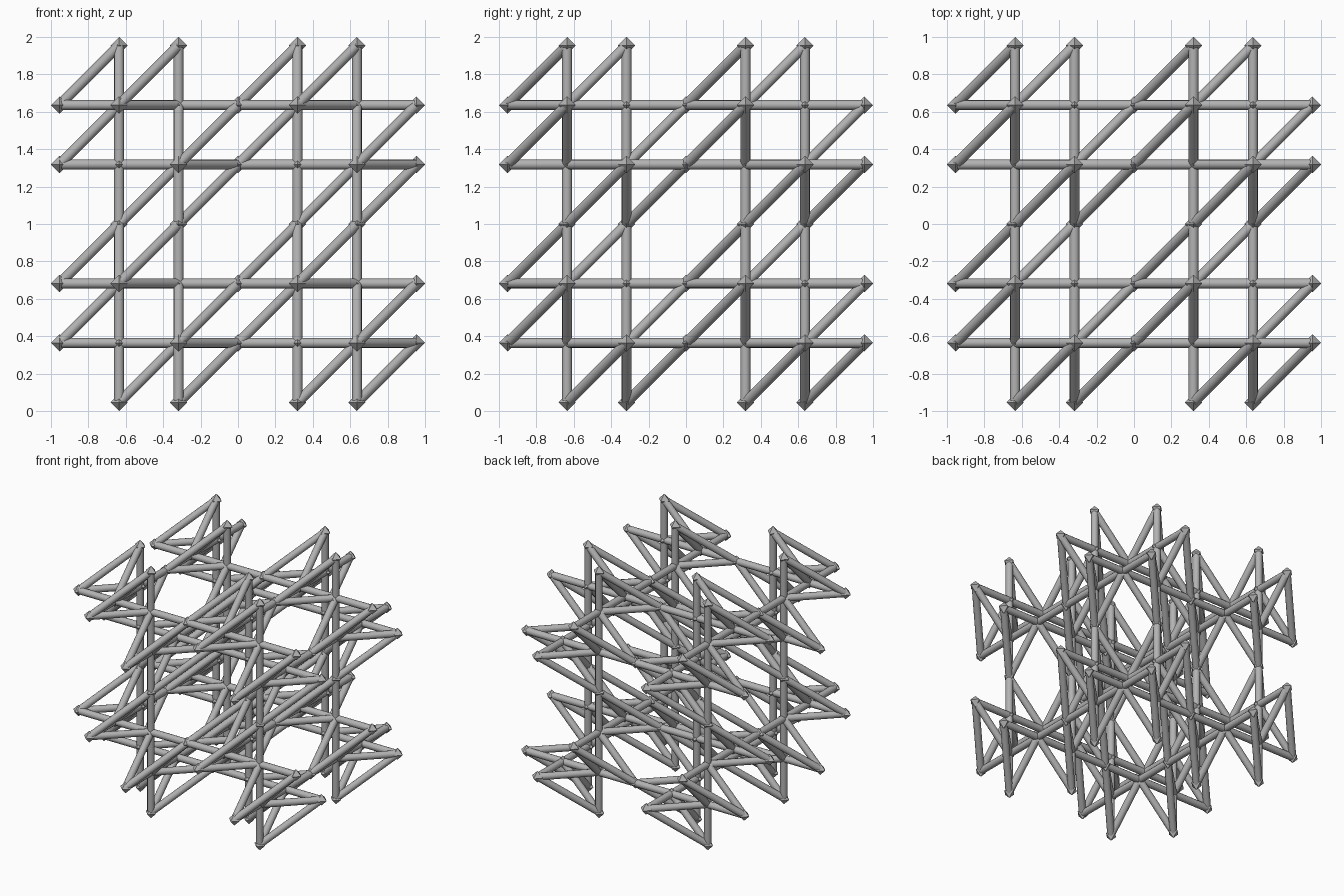
import bpy
import bmesh
from itertools import permutations, combinations, product
from mathutils import Vector, Matrix

PITCH = 0.318       # lattice spacing
STRUT_RADIUS = 0.027
JOINT_RADIUS = 0.046

cube = bpy.data.objects.get("Cube")
if cube:
    bpy.data.objects.remove(cube, do_unlink=True)

grey = bpy.data.materials.new("grey")
grey.use_nodes = True
colour = (0.45, 0.45, 0.45, 1)
grey.diffuse_color = colour
grey.node_tree.nodes["Principled BSDF"].inputs["Base Color"].default_value = colour


def make_object(name, bm):
    mesh = bpy.data.meshes.new(name)
    bm.to_mesh(mesh)
    bm.free()
    mesh.materials.append(grey)
    obj = bpy.data.objects.new(name, mesh)
    bpy.context.collection.objects.link(obj)
    return obj


def place(point):
    return Vector(point) * PITCH + Vector((0, 0, 1))


# Each cell is a cube split into six corner-to-corner tetrahedra, moved apart
# until they only touch at their corners
nodes, edges = set(), set()
for cell in product((-3, 0), repeat=3):
    for order in permutations(range(3)):
        corner = list(cell)
        for step, axis in enumerate(order):
            corner[axis] += step
        path = [tuple(corner)]
        for axis in order:
            corner[axis] += 1
            path.append(tuple(corner))
        nodes.update(path)
        edges.update(combinations(path, 2))

# Struts: round rods along every tetrahedron edge
bm = bmesh.new()
for start, end in sorted(edges):
    a, b = place(start), place(end)
    turn = (b - a).to_track_quat('Z', 'Y').to_matrix().to_4x4()
    bmesh.ops.create_cone(bm, cap_ends=True, segments=12, radius1=STRUT_RADIUS,
                          radius2=STRUT_RADIUS, depth=(b - a).length,
                          matrix=Matrix.Translation((a + b) / 2) @ turn)
struts = make_object("struts", bm)
bpy.ops.object.select_all(action='DESELECT')
struts.select_set(True)
bpy.context.view_layer.objects.active = struts
bpy.ops.object.shade_smooth_by_angle(angle=0.7)

# Joints: a small flat-faced octahedron at every meeting point
bm = bmesh.new()
for node in sorted(nodes):
    c = place(node)
    ring = [bm.verts.new(c + Vector(d) * JOINT_RADIUS)
            for d in ((1, 0, 0), (0, 1, 0), (-1, 0, 0), (0, -1, 0))]
    for side in (1, -1):
        tip = bm.verts.new(c + Vector((0, 0, side * JOINT_RADIUS)))
        for i in range(4):
            bm.faces.new((ring[i], ring[(i + 1) % 4], tip)[::side])
make_object("joints", bm)
